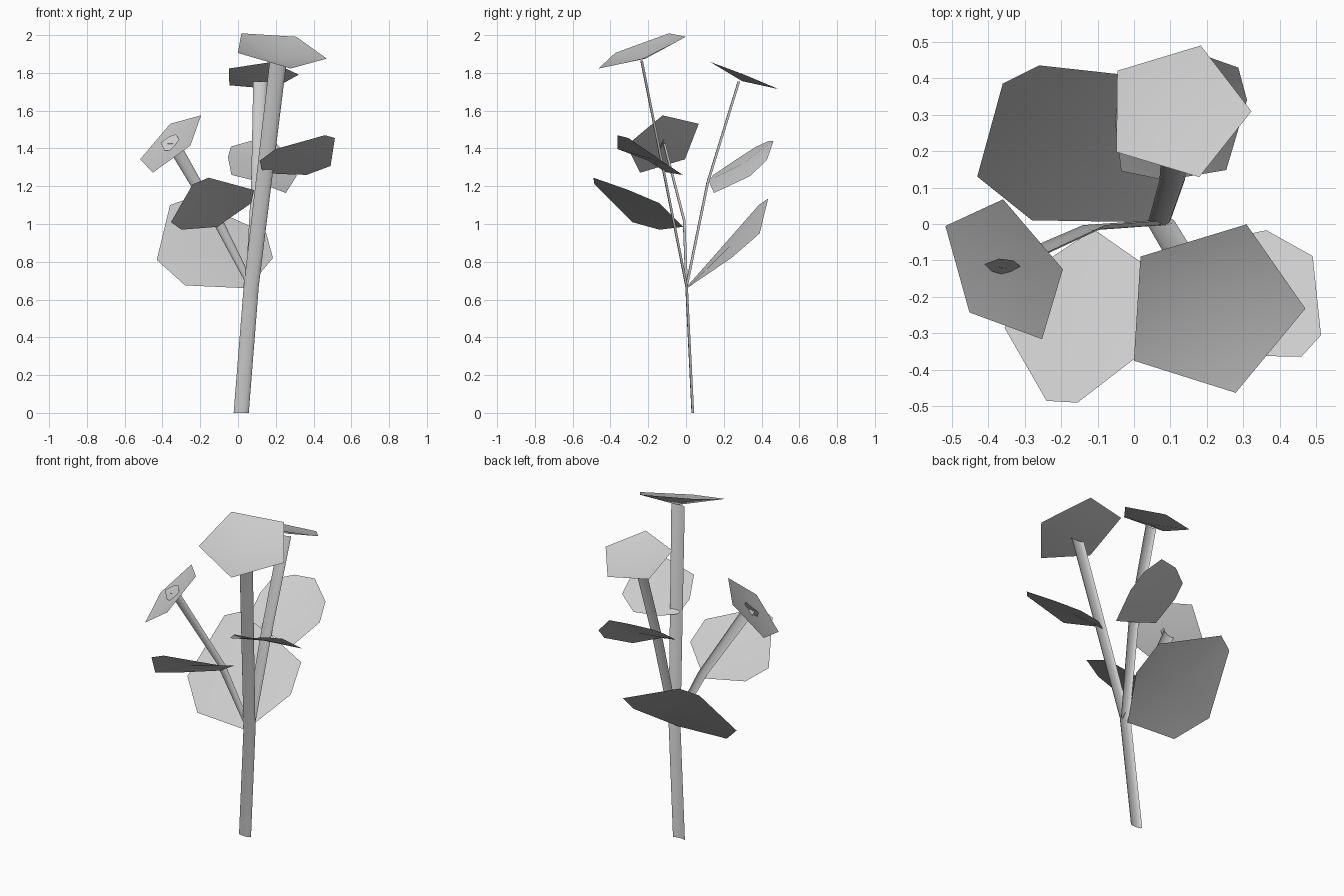
import bpy
import math
from mathutils import Vector, Quaternion

cube = bpy.data.objects.get("Cube")
if cube:
    bpy.data.objects.remove(cube, do_unlink=True)

# One flat colour for the whole plant
plant_grey = bpy.data.materials.new("light_grey")
plant_grey.use_nodes = True
colour = (0.6, 0.6, 0.6, 1)
plant_grey.diffuse_color = colour
plant_grey.node_tree.nodes["Principled BSDF"].inputs["Base Color"].default_value = colour


def make_object(name, points, faces):
    """Create a smooth-shaded sheet from points and faces."""
    mesh = bpy.data.meshes.new(name)
    mesh.from_pydata([tuple(p) for p in points], [], faces)
    mesh.materials.append(plant_grey)
    mesh.polygons.foreach_set("use_smooth", [True] * len(mesh.polygons))
    mesh.update()
    obj = bpy.data.objects.new(name, mesh)
    bpy.context.collection.objects.link(obj)
    return obj


def fan(name, rim, centre):
    """Fill a rim of points with triangles that meet at the centre."""
    count = len(rim)
    faces = [(i, (i + 1) % count, count) for i in range(count)]
    return make_object(name, list(rim) + [centre], faces)


def leaf(name, *outline):
    """A thin leaf blade, filled from its middle."""
    rim = [Vector(p) for p in outline]
    return fan(name, rim, sum(rim, Vector()) / len(rim))


def flower(name, centre, normal, first_petal, depth):
    """A shallow five-sided cone opening along its normal."""
    centre, axis = Vector(centre), Vector(normal).normalized()
    arm = Vector(first_petal)
    arm -= axis * arm.dot(axis)
    rim = [centre + Quaternion(axis, math.tau * i / 5) @ arm for i in range(5)]
    return fan(name, rim, centre - axis * depth)


def stem(name, path, widths, bulge=0.014, strips=6):
    """A strip with a curved section, swept along a path."""
    points, faces = [], []
    row = strips + 1
    for centre, width in zip(path, widths):
        for i in range(row):
            angle = math.pi * i / strips
            offset = (-math.cos(angle) * width / 2, -math.sin(angle) * bulge + bulge / 2, 0)
            points.append(Vector(centre) + Vector(offset))
    for ring in range(len(path) - 1):
        for i in range(strips):
            a = ring * row + i
            faces.append((a, a + 1, a + row + 1, a + row))
    return make_object(name, points, faces)


# Stems, all meeting at one fork
fork = (0.07, 0.003, 0.67)
stem("main_stem", [(0.017, 0.036, 0), fork, (0.213, -0.235, 1.865)], [0.08, 0.08, 0.09])
stem("back_stem", [fork, (0.105, 0.115, 1.22), (0.118, 0.28, 1.755)], [0.06, 0.07, 0.075])
stem("side_stem", [fork, (-0.11, -0.01, 1.02), (-0.345, -0.115, 1.425)], [0.04, 0.06, 0.08])

# Flowers
flower("top_flower", (0.215, -0.232, 1.921), (0.163, -0.345, 0.92), (0.255, 0, -0.045), 0.05)
flower("back_flower", (0.118, 0.309, 1.784), (-0.03, 0.37, 0.93), (0.204, 0, 0.006), 0.03)
flower("side_flower", (-0.355, -0.124, 1.427), (-0.63, -0.38, 0.68), (0.16, 0, 0.148), 0.02)

# Small tip of the side stem that shows through its flower
leaf("side_flower_heart",
     (-0.41, -0.11, 1.43), (-0.37, -0.095, 1.46), (-0.33, -0.1, 1.475),
     (-0.3, -0.128, 1.43), (-0.335, -0.145, 1.385), (-0.39, -0.13, 1.39))

# Leaves
leaf("large_back_leaf",
     (0.05, 0.005, 0.66), (0.185, 0.24, 0.82), (0.15, 0.39, 0.95),
     (-0.26, 0.435, 1.135), (-0.36, 0.385, 1.1), (-0.43, 0.13, 0.81),
     (-0.28, 0.01, 0.675))
leaf("left_front_leaf",
     (-0.11, -0.015, 0.985), (-0.3, -0.14, 0.97), (-0.355, -0.285, 1.01),
     (-0.24, -0.485, 1.21), (-0.155, -0.49, 1.245), (0.085, -0.305, 1.18),
     (0.07, -0.14, 1.11))
leaf("right_front_leaf",
     (0.13, -0.11, 1.275), (0.115, -0.2, 1.335), (0.2, -0.362, 1.397),
     (0.46, -0.363, 1.47), (0.513, -0.305, 1.455), (0.49, -0.088, 1.307),
     (0.363, -0.017, 1.26), (0.21, -0.05, 1.265))
leaf("small_back_leaf",
     (0.085, 0.12, 1.23), (0.253, 0.148, 1.164), (0.31, 0.34, 1.254),
     (0.286, 0.429, 1.34), (0.19, 0.463, 1.44), (0.07, 0.44, 1.44),
     (-0.037, 0.373, 1.41), (-0.053, 0.286, 1.355), (-0.035, 0.145, 1.26))
